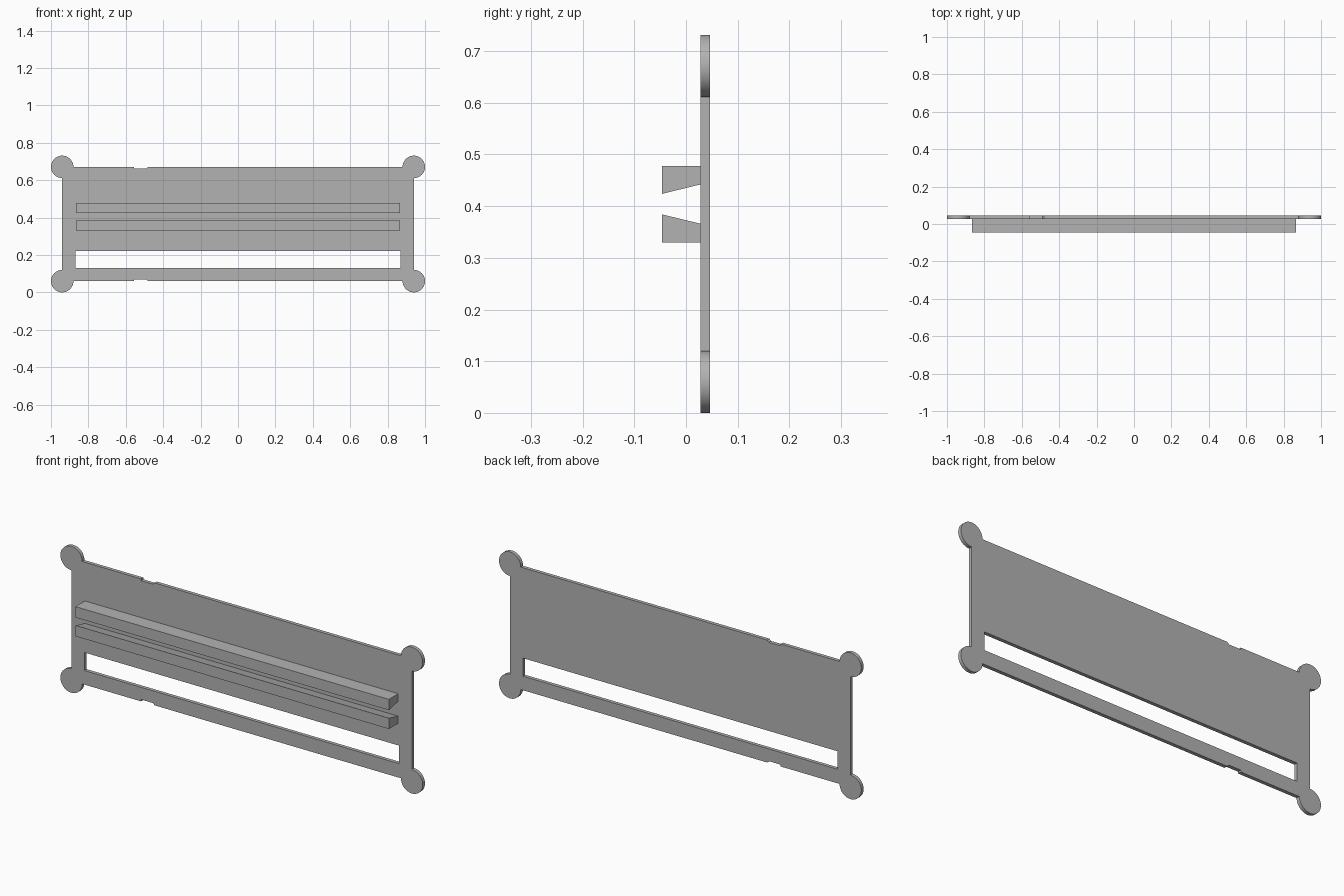
import bpy
import bmesh
from math import cos, sin, pi, radians

if "Cube" in bpy.data.objects:
    bpy.data.objects.remove(bpy.data.objects["Cube"])

grey = bpy.data.materials.new("plain_grey")
grey.use_nodes = True
grey.diffuse_color = (0.45, 0.45, 0.45, 1)
grey.node_tree.nodes["Principled BSDF"].inputs["Base Color"].default_value = grey.diffuse_color

FRONT, BACK = 0.028, 0.046      # plate depth range
SIDE, LOW, HIGH = 0.94, 0.06, 0.671   # plate edges, also the ear centres
EAR = 0.06
SEGMENTS = 36


def extrude_loops(name, loops, to_point, offset):
    """Fill closed loops (inner loops become holes) and extrude them."""
    bm = bmesh.new()
    for loop in loops:
        verts = [bm.verts.new(to_point(a, b)) for a, b in loop]
        for i, v in enumerate(verts):
            bm.edges.new((v, verts[i - 1]))
    bmesh.ops.triangle_fill(bm, edges=bm.edges[:], use_beauty=True)
    grown = bmesh.ops.extrude_face_region(bm, geom=bm.faces[:], use_keep_orig=True)
    moved = [g for g in grown["geom"] if isinstance(g, bmesh.types.BMVert)]
    bmesh.ops.translate(bm, verts=moved, vec=offset)
    bmesh.ops.recalc_face_normals(bm, faces=bm.faces[:])
    mesh = bpy.data.meshes.new(name)
    bm.to_mesh(mesh)
    bm.free()
    mesh.materials.append(grey)
    obj = bpy.data.objects.new(name, mesh)
    bpy.context.collection.objects.link(obj)
    return obj


def ear(x, z, start):
    """Three-quarter circle around a plate corner, counter-clockwise."""
    angles = [radians(start) + 1.5 * pi * i / SEGMENTS for i in range(SEGMENTS + 1)]
    return [(x + EAR * cos(a), z + EAR * sin(a)) for a in angles]


# Plate outline: four round ears and a shallow notch in each long edge
def notch(edge, inward):
    return [(-0.555, edge), (-0.555, edge + inward),
            (-0.49, edge + inward), (-0.48, edge)]


outline = (ear(-SIDE, LOW, 90) + notch(LOW, 0.009)
           + ear(SIDE, LOW, 180) + ear(SIDE, HIGH, 270)
           + notch(HIGH, -0.009)[::-1] + ear(-SIDE, HIGH, 0))
slot = [(-0.868, 0.13), (0.868, 0.13), (0.868, 0.22), (-0.868, 0.22)]
plate = extrude_loops("back_plate", [outline, slot],
                      lambda x, z: (x, FRONT, z), (0, BACK - FRONT, 0))

# Two wedge rails, mirrored about their shared centre line
CENTRE = 0.404
for name, side in (("upper_rail", 1), ("lower_rail", -1)):
    profile = [(-0.046, 0.02), (FRONT, 0.038), (FRONT, 0.074), (-0.046, 0.074)]
    extrude_loops(name, [[(y, CENTRE + side * z) for y, z in profile]],
                  lambda y, z: (-0.865, y, z), (1.73, 0, 0))

# Smooth the round ears while keeping the rims sharp
bpy.ops.object.select_all(action="DESELECT")
plate.select_set(True)
bpy.context.view_layer.objects.active = plate
bpy.ops.object.shade_smooth_by_angle(angle=radians(30))
